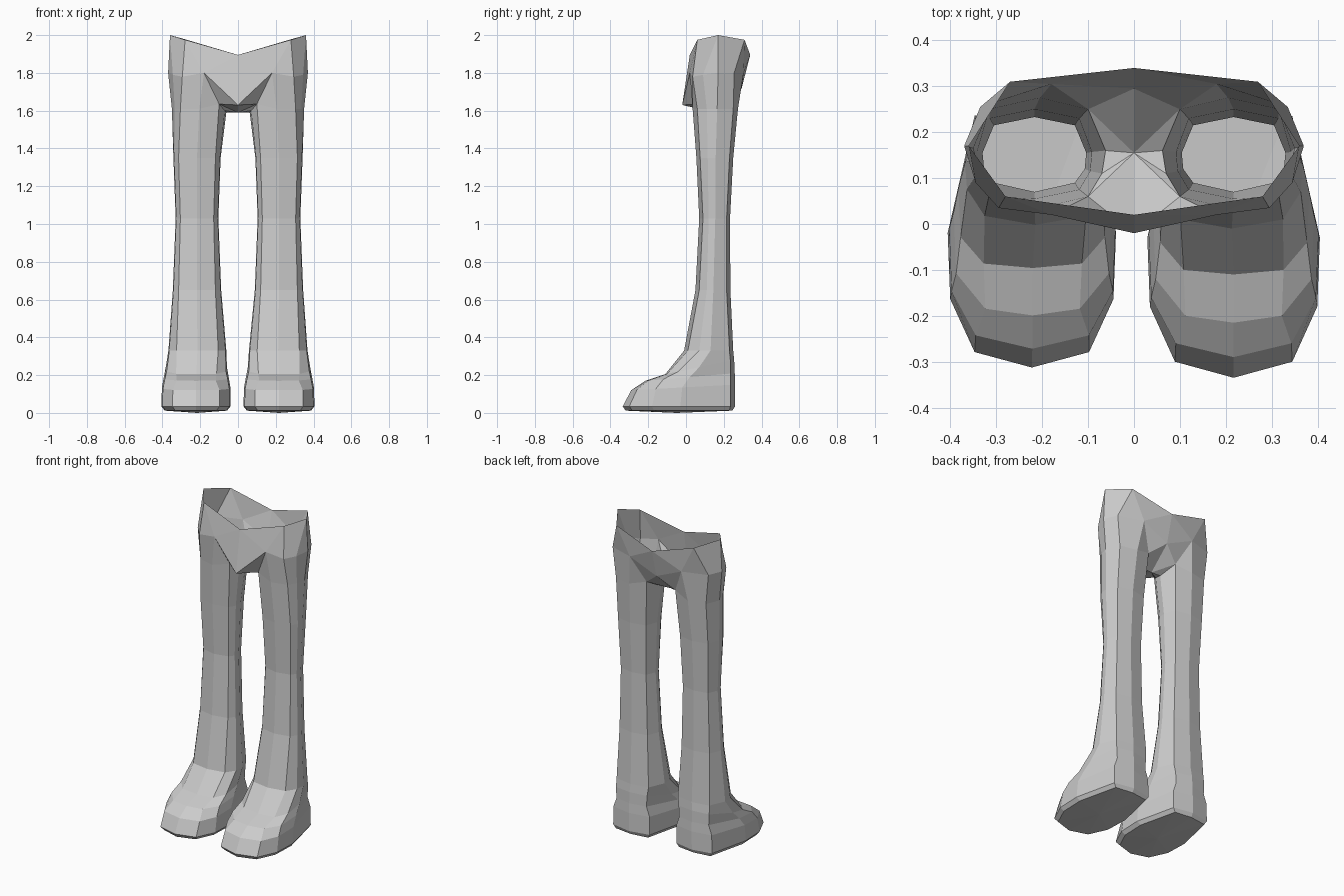
import bpy
import bmesh

cube = bpy.data.objects.get("Cube")
if cube:
    bpy.data.objects.remove(cube)

grey = bpy.data.materials.new("light grey")
grey.use_nodes = True
COLOUR = (0.6, 0.6, 0.6, 1)
grey.diffuse_color = COLOUR
grey.node_tree.nodes["Principled BSDF"].inputs["Base Color"].default_value = COLOUR


def finish(bm, name):
    """Turn a bmesh into a flat shaded object."""
    bmesh.ops.remove_doubles(bm, verts=bm.verts, dist=0.0005)
    bmesh.ops.recalc_face_normals(bm, faces=bm.faces)
    mesh = bpy.data.meshes.new(name)
    bm.to_mesh(mesh)
    bm.free()
    mesh.materials.append(grey)
    obj = bpy.data.objects.new(name, mesh)
    bpy.context.collection.objects.link(obj)
    return obj


# Leg rings from sole to thigh: front z, back z, centre x, half width,
# corner width share, then y of front, front corner, front side, side,
# back corner and back
RINGS = [
    (.012, .012, .217, .17, .66, -.32, -.285, -.17, -.02, .23, .245),
    (.035, .035, .217, .188, .68, -.335, -.30, -.18, -.03, .235, .26),
    (.12, .15, .217, .185, .68, -.29, -.26, -.16, -.02, .235, .26),
    (.17, .21, .217, .175, .60, -.215, -.20, -.12, .02, .235, .258),
    (.205, .28, .217, .165, .66, -.11, -.10, -.04, .07, .235, .255),
    (.33, .33, .213, .155, .72, -.01, .01, .07, .13, .23, .25),
    (.65, .65, .217, .128, .76, .05, .07, .11, .145, .215, .235),
    (1.03, 1.03, .217, .113, .78, .07, .09, .12, .155, .215, .233),
    (1.35, 1.35, .217, .125, .78, .055, .075, .115, .157, .23, .25),
]

# Top of the thigh, where it meets the hips; inner crotch edge sits lowest
THIGH = [(.205, .035, 1.61), (.305, .06, 1.61), (.335, .11, 1.61), (.35, .165, 1.61),
         (.315, .25, 1.61), (.205, .275, 1.61), (.10, .25, 1.64), (.062, .16, 1.59),
         (.07, .11, 1.60), (.10, .06, 1.635)]


def ring_points(row, toe_shift, widen, slide):
    zf, zb, cx, w, k, *ys = row
    low = max(0, 1 - zf / .5)
    cx, w = cx + slide * low, w + widen * low
    offsets = [0, k * w, w * .97, w, k * w, 0, -k * w, -w, -w * .97, -k * w]
    points = []
    for dx, y in zip(offsets, ys + ys[4:0:-1]):
        t = (y - ys[0]) / (ys[5] - ys[0])
        shift = toe_shift * low * (1 - t)
        points.append((cx + dx, y + shift, zf + (zb - zf) * t))
    return points


def make_leg(name, side, toe_shift=0, widen=0, slide=0):
    bm = bmesh.new()
    rings = [ring_points(r, toe_shift, widen, slide) for r in RINGS] + [THIGH]
    loops = [[bm.verts.new((side * x, y, z)) for x, y, z in ring] for ring in rings]
    n = len(THIGH)
    for lower, upper in zip(loops, loops[1:]):
        for i in range(n):
            j = (i + 1) % n
            bm.faces.new((lower[i], lower[j], upper[j], upper[i]))
    # slightly domed sole
    heel = bm.verts.new((side * .217, -.05, 0))
    for i in range(n):
        bm.faces.new((loops[0][i], heel, loops[0][(i + 1) % n]))
    return finish(bm, name)


make_leg("left_leg", 1)
make_leg("right_leg", -1, toe_shift=.024, widen=-.005, slide=.006)

# Hips: open waist with overhanging front and back panels
HIP = {
    "front": (.18, .02, 1.80), "front_corner": (.295, .035, 1.78),
    "front_side": (.345, .09, 1.79), "side": (.37, .17, 1.80),
    "back_corner": (.335, .255, 1.80), "back": (.18, .305, 1.80),
    "front_tip": (0, -.02, 1.63), "back_tip": (0, .295, 1.72), "crotch": (0, .155, 1.59),
    "waist_front": (0, .02, 1.895), "waist_front_corner": (.28, .06, 1.975),
    "waist_side": (.36, .17, 2.0), "waist_back_corner": (.27, .31, 1.975),
    "waist_back": (0, .34, 1.895),
}
HIP.update({f"t{i}": p for i, p in enumerate(THIGH)})
HIP_FACES = [
    # lower hip
    "t0 t1 front_corner front", "t1 t2 front_side front_corner", "t2 t3 side front_side",
    "t3 t4 back_corner side", "t4 t5 back back_corner", "t5 t6 back", "t9 t0 front",
    # upper hip
    "front front_corner waist_front_corner",
    "front_corner front_side waist_side waist_front_corner", "front_side side waist_side",
    "side back_corner waist_back_corner waist_side", "back_corner back waist_back_corner",
    # front and back panels
    "waist_front front waist_front_corner", "waist_front front_tip front",
    "waist_back waist_back_corner back", "waist_back back back_tip",
    # underside between the legs
    "front_tip t9 front", "back_tip back t6",
    "front_tip crotch t9", "crotch t7 t8", "crotch t8 t9",
    "back_tip t6 crotch", "crotch t6 t7",
]
bm = bmesh.new()
for side in (1, -1):
    verts = {k: bm.verts.new((side * x, y, z)) for k, (x, y, z) in HIP.items()}
    for face in HIP_FACES:
        bm.faces.new([verts[k] for k in face.split()])
finish(bm, "hips")
